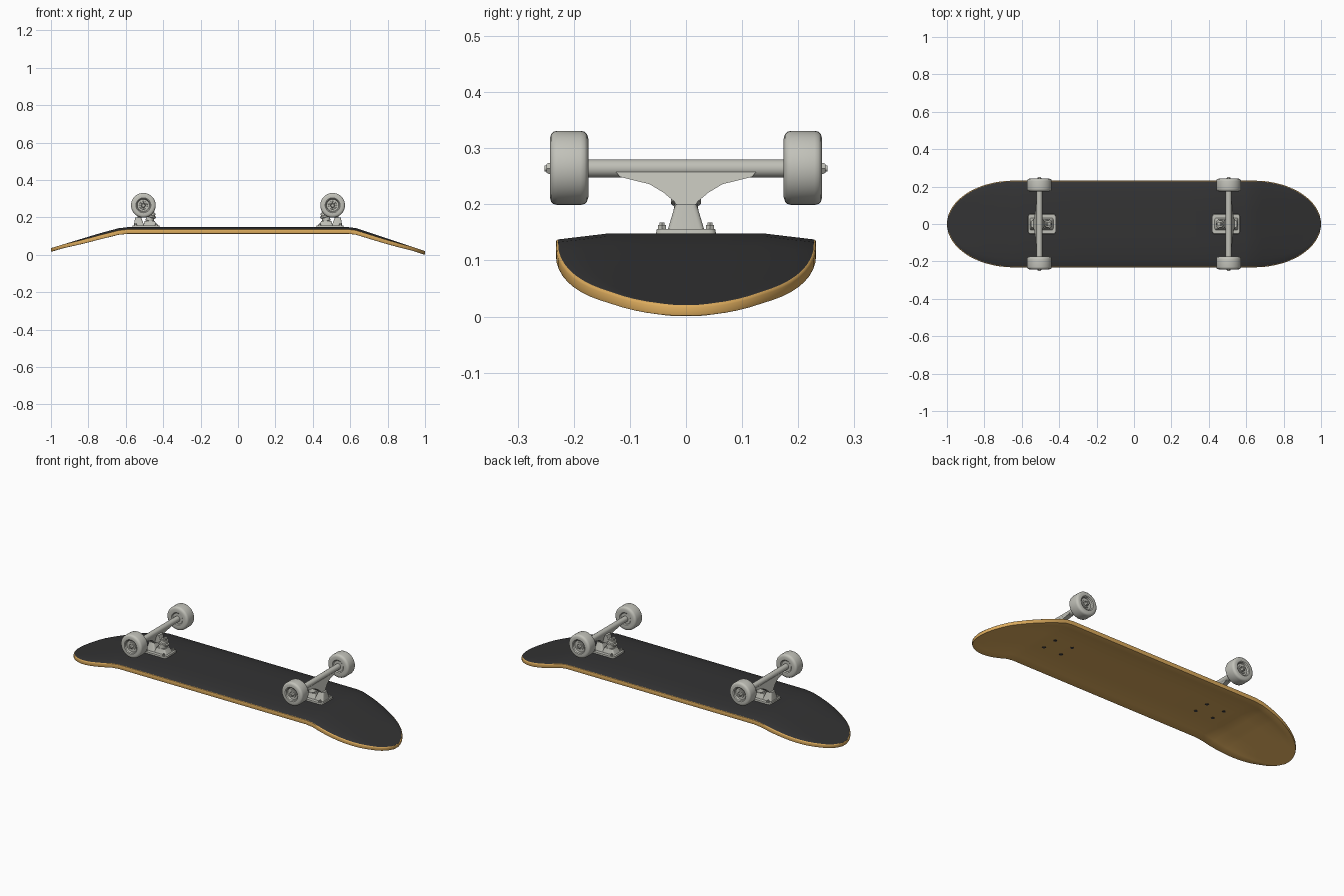
import bpy, bmesh, math
from mathutils import Matrix, Vector

if "Cube" in bpy.data.objects:
    bpy.data.objects.remove(bpy.data.objects["Cube"])


def material(name, rgb):
    m = bpy.data.materials.new(name)
    m.diffuse_color = (*rgb, 1)
    m.use_nodes = True
    m.node_tree.nodes["Principled BSDF"].inputs["Base Color"].default_value = m.diffuse_color
    return m


WOOD = material("maple wood", (0.72, 0.41, 0.11))
GRIP = material("dark grip", (0.033, 0.033, 0.034))
METAL = material("pale grey metal", (0.52, 0.52, 0.47))
WHEEL = material("pale grey wheel", (0.54, 0.54, 0.49))
BOLT = material("dark bolt", (0.05, 0.05, 0.055))


def finish(name, bm, mats, mirror="", angle=35):
    bmesh.ops.recalc_face_normals(bm, faces=bm.faces)
    me = bpy.data.meshes.new(name)
    bm.to_mesh(me)
    bm.free()
    for m in mats:
        me.materials.append(m)
    me.shade_smooth()
    me.set_sharp_from_angle(angle=math.radians(angle))
    ob = bpy.data.objects.new(name, me)
    bpy.context.collection.objects.link(ob)
    if mirror:
        mod = ob.modifiers.new("mirror", 'MIRROR')
        mod.use_axis = ("x" in mirror, "y" in mirror, False)
        mod.use_mirror_merge = False
    return ob


def lathe(bm, profile, origin, direction, n=24):
    """Turn (radius, distance) pairs around a line."""
    d = Vector(direction).normalized()
    rot = d.to_track_quat('Z', 'Y').to_matrix().to_4x4()
    mat = Matrix.Translation(origin) @ rot
    rings = []
    for r, h in profile:
        rings.append([bm.verts.new(mat @ Vector((r * math.cos(2 * math.pi * i / n),
                                                 r * math.sin(2 * math.pi * i / n), h)))
                      for i in range(n)])
    for a, b in zip(rings, rings[1:]):
        for i in range(n):
            j = (i + 1) % n
            bm.faces.new((a[i], a[j], b[j], b[i]))
    bm.faces.new(rings[0])
    bm.faces.new(rings[-1])


def tapered(bm, low, high, z0, z1, bevel):
    """Box with (x0, x1, half_y) at the bottom and at the top."""
    rows = [[bm.verts.new((x, y, z)) for x, y in ((a, -h), (b, -h), (b, h), (a, h))]
            for (a, b, h), z in ((low, z0), (high, z1))]
    fs = [bm.faces.new(rows[0]), bm.faces.new(rows[1])]
    for i in range(4):
        j = (i + 1) % 4
        fs.append(bm.faces.new((rows[0][i], rows[0][j], rows[1][j], rows[1][i])))
    bm.normal_update()
    bmesh.ops.recalc_face_normals(bm, faces=fs)
    ups = list({e for f in fs for e in f.edges
                if abs(e.verts[0].co.z - e.verts[1].co.z) > 1e-4})
    bmesh.ops.bevel(bm, geom=ups, offset=bevel, segments=3, profile=0.5, affect='EDGES')


# --- deck: flat middle, two kicks bent down, rounded ends
SPINE = [(-1, .036), (-.74, .115), (-.64, .142), (-.59, .148),
         (.59, .148), (.63, .143), (.68, .127), (1, .02)]
HALF, THICK = 0.232, 0.025


def spine(x):
    for (a, za), (b, zb) in zip(SPINE, SPINE[1:]):
        if x <= b:
            return za + (zb - za) * (x - a) / (b - a)
    return SPINE[-1][1]


def half_width(x):
    t = max(0, (abs(x) - 0.64) / 0.36)
    return HALF * math.sqrt(max(0, 1 - t * t))


ends = [0.64 + 0.36 * math.sin(math.radians(a)) for a in range(6, 91, 6)]
xs = sorted([-x for x in ends] + ends + [x for x, z in SPINE[1:-1]] + [-.3, 0, .3])
fr = [-1, -.8, -.603, -.3, 0, .3, .603, .8, 1]
bm = bmesh.new()
grid = []
for x in xs:
    row = []
    for f in fr:
        y = f * half_width(x)
        dip = 0.011 * max(0, abs(y) - 0.14) / 0.092
        row.append(bm.verts.new((x, y, spine(x) - dip)))
    grid.append(row)
for a, b in zip(grid, grid[1:]):
    for i in range(len(fr) - 1):
        bm.faces.new((a[i], b[i], b[i + 1], a[i + 1]))
bmesh.ops.remove_doubles(bm, verts=bm.verts, dist=1e-4)
for f in bm.faces:
    f.material_index = 1
top = list(bm.faces)
rim = [e for e in bm.edges if e.is_boundary]
ext = bmesh.ops.extrude_face_region(bm, geom=top, use_keep_orig=True)["geom"]
for v in ext:
    if isinstance(v, bmesh.types.BMVert):
        v.co.z -= THICK - 0.005 * max(0, (abs(v.co.x) - 0.6) / 0.4)
tops = set(top)
for f in bm.faces:
    f.material_index = 1 if f in tops else 0
bmesh.ops.recalc_face_normals(bm, faces=bm.faces)
sharp = [e for e in bm.edges if len(e.link_faces) == 2 and e.calc_face_angle() > 0.9
         and abs(e.verts[0].co.z - e.verts[1].co.z) < 0.1
         and (e.verts[0].co.xy - e.verts[1].co.xy).length > 1e-4]
bmesh.ops.bevel(bm, geom=sharp, offset=0.004, segments=2, profile=0.5,
                affect='EDGES', material=0)
finish("deck", bm, [WOOD, GRIP], angle=40)

# --- base plate with pivot cup and kingpin block
bm = bmesh.new()
tapered(bm, (.418, .566, .054), (.42, .564, .052), .145, .156, .012)
tapered(bm, (.498, .558, .034), (.518, .55, .019), .15, .2, .008)
tapered(bm, (.428, .51, .034), (.446, .498, .024), .15, .182, .008)
finish("base_plate", bm, [METAL], "x")

# --- mounting bolts: nuts above, dark heads under the deck
nuts, heads = bmesh.new(), bmesh.new()
for x in (.437, .547):
    lathe(nuts, [(.008, 0), (.008, .009), (.005, .009), (.005, .014)], (x, .043, .154), (0, 0, 1), 6)
    lathe(heads, [(.009, 0), (.009, .006)], (x, .043, .1215), (0, 0, 1), 16)
finish("mounting_nuts", nuts, [METAL], "xy")
finish("mounting_bolt_heads", heads, [BOLT], "xy")

# --- leaning kingpin with its bushings and nut
bm = bmesh.new()
lathe(bm, [(.02, 0), (.023, .004), (.021, .022), (.015, .024), (.015, .034), (.021, .036),
           (.019, .05), (.014, .051), (.014, .054), (.01, .054), (.01, .062), (.006, .062),
           (.006, .066)], (.474, 0, .178), (-.3, 0, 1))
finish("kingpin", bm, [METAL], "x")

# --- hanger: axle tube, curved web running down to the pivot, ring round the kingpin
AX, AZ = .506, .264
bm = bmesh.new()
lathe(bm, [(.016, -.178), (.016, .178)], (AX, 0, AZ), (0, 1, 0))
side = [(.125, .258), (.118, .249), (.065, .236), (.04, .221), (.021, .205), (.012, .19)]
outline = side + [(-y, z) for y, z in reversed(side)]
loops = [[bm.verts.new((AX + (AZ - z) * .32 + s * (.014 - (AZ - z) * .03), y, z))
          for y, z in outline] for s in (-1, 1)]
bm.faces.new(loops[0])
bm.faces.new(loops[1])
for i in range(len(outline)):
    j = (i + 1) % len(outline)
    bm.faces.new((loops[0][i], loops[0][j], loops[1][j], loops[1][i]))
lathe(bm, [(.024, 0), (.027, .002), (.027, .011), (.024, .013)], (.467, 0, .2), (-.3, 0, 1))
tapered(bm, (.47, .525, .016), (.485, .515, .02), .203, .25, .004)
finish("hanger", bm, [METAL], "x")

# --- axle ends with nuts
bm = bmesh.new()
lathe(bm, [(.0055, .17), (.0055, .252)], (AX, 0, AZ), (0, 1, 0), 12)
lathe(bm, [(.011, .226), (.011, .245), (.009, .249)], (AX, 0, AZ), (0, 1, 0), 6)
finish("axle_ends", bm, [METAL], "xy")

# --- wheels with rounded tread and recessed bearing
bm = bmesh.new()
lathe(bm, [(.018, .18), (.03, .18), (.035, .175), (.052, .174), (.06, .1765), (.0645, .181),
           (.066, .188), (.066, .229), (.0645, .236), (.06, .2405), (.052, .2425), (.04, .2425),
           (.035, .239), (.032, .23), (.022, .23), (.021, .234), (.014, .234), (.013, .229)],
      (AX, 0, AZ + .001), (0, 1, 0), 40)
finish("wheel", bm, [WHEEL], "xy")
